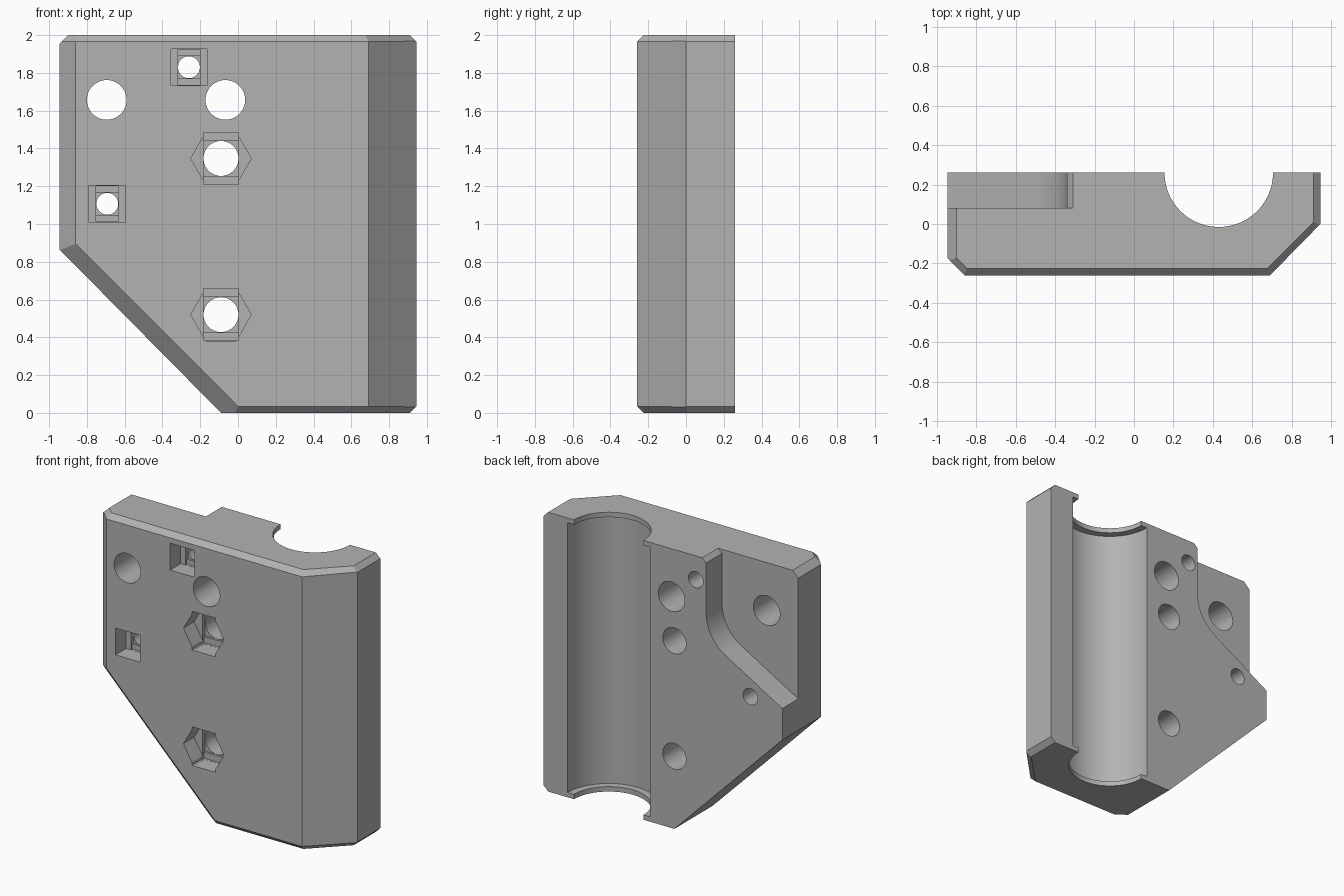
import bpy
import bmesh
from math import cos, sin, pi, tan, radians
from mathutils import Vector

if "Cube" in bpy.data.objects:
    bpy.data.objects.remove(bpy.data.objects["Cube"], do_unlink=True)

FRONT, BACK, SIDE, TOP, RIM = -0.26, 0.26, 0.945, 2.0, 0.035

grey = bpy.data.materials.new("plain grey")
grey.use_nodes = True
grey.diffuse_color = (0.45, 0.45, 0.45, 1)
grey.node_tree.nodes["Principled BSDF"].inputs["Base Color"].default_value = (0.45, 0.45, 0.45, 1)


def add_object(name, bm):
    bmesh.ops.recalc_face_normals(bm, faces=bm.faces)
    mesh = bpy.data.meshes.new(name)
    bm.to_mesh(mesh)
    bm.free()
    mesh.materials.append(grey)
    obj = bpy.data.objects.new(name, mesh)
    bpy.context.collection.objects.link(obj)
    return obj


def ring(cx, cy, r, n):
    return [(cx + r * cos(2 * pi * i / n), cy + r * sin(2 * pi * i / n)) for i in range(n)]


def box(cx, cz, w, h):
    return [(cx - w, cz - h), (cx + w, cz - h), (cx + w, cz + h), (cx - w, cz + h)]


def prism(points, lo, hi, axis="y"):
    """Extrude a closed profile along y (points are x, z) or z (points are x, y)."""
    bm = bmesh.new()
    place = (lambda a, b, d: (a, d, b)) if axis == "y" else (lambda a, b, d: (a, b, d))
    face = bm.faces.new([bm.verts.new(place(a, b, lo)) for a, b in points])
    out = bmesh.ops.extrude_face_region(bm, geom=[face])
    verts = [g for g in out["geom"] if isinstance(g, bmesh.types.BMVert)]
    bmesh.ops.translate(bm, verts=verts, vec=place(0, 0, hi - lo))
    return add_object("cutter", bm)


# Block, trimmed by planes for the sloped corner and the chamfers
bm = bmesh.new()
bmesh.ops.create_cube(bm, size=1)
bmesh.ops.scale(bm, verts=bm.verts, vec=(2 * SIDE, BACK - FRONT, TOP))
bmesh.ops.translate(bm, verts=bm.verts, vec=(0, 0, TOP / 2))
planes = [
    ((-SIDE, -0.175, 0), (-1, -1, 0)),             # left front edge
    ((SIDE, 0, 0), (0.26, -0.255, 0)),             # right front edge
    ((-0.09, 0, 0), (-0.865, 0, -0.855)),          # sloped lower corner
    ((0, FRONT, RIM), (-0.71, -1, -0.71)),         # chamfer along the slope
    ((-SIDE, 0, 1.955), (-1, 0, 1)),               # left top edge
    ((-0.86, FRONT, TOP - RIM), (-1, -1, 1.41)),
]
for z, up in ((TOP - RIM, 1), (RIM, -1)):          # top and bottom rims
    planes += [((0, FRONT, z), (0, -1, up)), ((SIDE, 0, z), (1, 0, up)),
               ((0.69, FRONT, z), (0.71, -0.71, up))]
for point, normal in planes:
    cut = bmesh.ops.bisect_plane(bm, geom=bm.verts[:] + bm.edges[:] + bm.faces[:], dist=1e-5,
                                 plane_co=point, plane_no=Vector(normal).normalized(),
                                 clear_outer=True)
    edges = [g for g in cut["geom_cut"] if isinstance(g, bmesh.types.BMEdge)]
    bmesh.ops.holes_fill(bm, edges=edges, sides=0)
block = add_object("bracket_block", bm)

cutters = []

# Rod groove at the back: narrow mouths at both ends, wider between them
cutters.append(prism(ring(0.43, BACK, 0.275, 96), -0.1, TOP + 0.1, "z"))
cutters.append(prism(ring(0.43, BACK, 0.325, 96), RIM, TOP - RIM, "z"))

# Stepped recess with a rounded inner corner
wall, corner_z, radius, slope = -0.34, 1.44, 0.31, radians(30)
start_z = corner_z + radius * tan(slope)
recess = [(wall + 0.13, TOP + 0.1), (wall, TOP - 0.03)]
recess += [(wall - radius + radius * cos(a), start_z - radius * sin(a))
           for a in [radians(60) * i / 16 for i in range(17)]]
recess += [(-1.1, corner_z - (1.1 + wall) * tan(slope)), (-1.1, TOP + 0.1)]
cutters.append(prism(recess, 0.08, BACK + 0.1))

# Plain through holes
for x, z in ((-0.695, 1.657), (-0.067, 1.657)):
    cutters.append(prism(ring(x, z, 0.105, 48), -0.5, 0.5))

# Screw holes with nut pockets and two shallow steps behind each pocket
hexagon = ring(0, 0, 0.16, 6)
square = box(0, 0, 0.096, 0.096)
for x, z, r, nut, half in ((-0.09, 1.347, 0.0925, hexagon, 0.138),
                           (-0.09, 0.52, 0.0925, hexagon, 0.138),
                           (-0.26, 1.83, 0.058, square, 0.095),
                           (-0.692, 1.107, 0.058, square, 0.095)):
    floor, step, w = FRONT + 0.12, 0.015, r * 1.01
    cutters.append(prism([(x + a, z + b) for a, b in nut], FRONT - 0.1, floor))
    cutters.append(prism(box(x, z, w, half), FRONT - 0.08, floor + step))
    cutters.append(prism(box(x, z, w, w), FRONT - 0.06, floor + 2 * step))
    cutters.append(prism(ring(x, z, r, 40), -0.5, 0.5))

# Apply every cut, then drop the cutters
bpy.ops.object.select_all(action="DESELECT")
block.select_set(True)
bpy.context.view_layer.objects.active = block
for cutter in cutters:
    cutter.hide_render = True
    mod = block.modifiers.new("cut", "BOOLEAN")
    mod.operation, mod.solver, mod.object = "DIFFERENCE", "EXACT", cutter
    bpy.ops.object.modifier_apply(modifier=mod.name)
    bpy.data.objects.remove(cutter, do_unlink=True)
bpy.ops.object.shade_smooth_by_angle(angle=radians(20))
